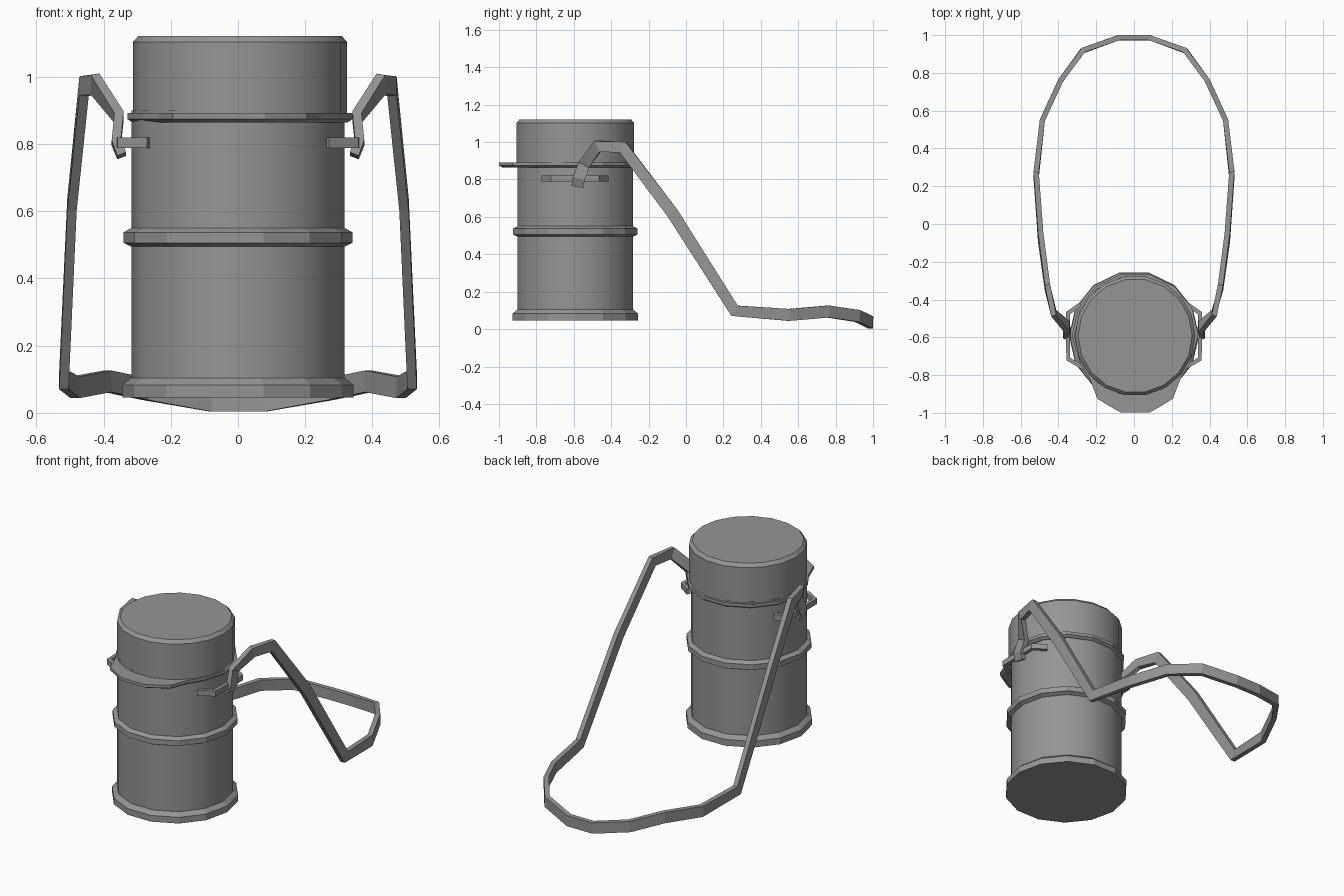
import bpy, bmesh, math
from mathutils import Vector

old = bpy.data.objects.get("Cube")
if old:
    bpy.data.objects.remove(old, do_unlink=True)

GREY = (0.3, 0.3, 0.3, 1)
metal = bpy.data.materials.new("plain grey")
metal.use_nodes = True
metal.diffuse_color = GREY
metal.node_tree.nodes["Principled BSDF"].inputs["Base Color"].default_value = GREY

CY = -0.592      # canister axis
SIDES = 14


def finish(name, bm, smooth):
    bmesh.ops.recalc_face_normals(bm, faces=bm.faces)
    me = bpy.data.meshes.new(name)
    bm.to_mesh(me)
    bm.free()
    me.materials.append(metal)
    if smooth:
        for p in me.polygons:
            p.use_smooth = True
        me.set_sharp_from_angle(angle=math.radians(30))
    ob = bpy.data.objects.new(name, me)
    bpy.context.collection.objects.link(ob)
    return ob


def loft(name, loops, smooth=False):
    """Skin a list of point loops and close both ends."""
    bm = bmesh.new()
    rows = [[bm.verts.new(p) for p in loop] for loop in loops]
    n = len(rows[0])
    for a, b in zip(rows, rows[1:]):
        for i in range(n):
            j = (i + 1) % n
            bm.faces.new((a[i], a[j], b[j], b[i]))
    bm.faces.new(rows[0])
    bm.faces.new(rows[-1])
    return finish(name, bm, smooth)


def ring(r, z, sides, cx):
    return [(cx + r * math.cos(k * math.tau / sides),
             CY + r * math.sin(k * math.tau / sides), z) for k in range(sides)]


def lathe(name, profile, sides=SIDES, cx=0.0, smooth=True):
    return loft(name, [ring(r, z, sides, cx) for r, z in profile], smooth)


def sweep(name, path, outward, half_thick, half_width):
    """Sweep a rectangular strip along a path."""
    pts = [Vector(p) for p in path]
    loops = []
    for i, p in enumerate(pts):
        t_in = (p - pts[max(i - 1, 0)]).normalized()
        t_out = (pts[min(i + 1, len(pts) - 1)] - p).normalized()
        t = (t_in + t_out).normalized()
        n = outward(p)
        n = (n - t * n.dot(t)).normalized()
        w = t.cross(n) * half_width
        n = n * half_thick
        loops.append([p + n + w, p + n - w, p - n - w, p - n + w])
    return loft(name, loops)


# Canister body, bands and lid
lathe("body", [(0.317, 0.06), (0.317, 0.9)])
lathe("base_band", [(0.344, 0.046), (0.344, 0.083), (0.318, 0.104)], smooth=False)
lathe("middle_band", [(0.316, 0.494), (0.341, 0.506), (0.341, 0.537), (0.316, 0.551)],
      smooth=False)
lathe("lid", [(0.319, 0.88), (0.319, 1.103), (0.302, 1.122)], sides=18, cx=0.006)

# Collar under the lid, drawn out into a lip at the front
lip = [(0.29, -0.74), (0.24, -0.82), (0.2, -0.925), (0.13, -0.968), (0.075, -0.999)]
back = [(x, y) for x, y, z in ring(0.335, 0, SIDES, 0) if y > -0.7]
back.sort(key=lambda p: math.atan2(p[1] - CY, p[0]))
outline = back + [(-x, y) for x, y in lip] + [(x, y) for x, y in reversed(lip)]


def collar_loop(s, z):
    return [(0.006 + x * s, CY + (y - CY) * s, z) for x, y in outline]


loft("collar", [collar_loop(0.955, 0.864), collar_loop(1, 0.874), collar_loop(1, 0.892)])

# Side loops that hold the strap
for side, label in ((1, "left"), (-1, "right")):
    path = [(side * 0.265, -0.762, 0.804), (side * 0.348, -0.715, 0.804),
            (side * 0.35, -0.472, 0.804), (side * 0.28, -0.425, 0.804)]
    sweep(label + "_strap_loop", path, lambda p, s=side: Vector((s, 0, 0)), 0.012, 0.016)


# Carrying strap, one half mirrored to make the whole run
def strap_outward(p):
    if p.y < 0.26:
        return Vector((math.copysign(1, p.x), 0, 0))
    return Vector((p.x / 0.27, (p.y - 0.26) / 0.53, 0))


half = [(0.346, -0.58, 0.765), (0.362, -0.573, 0.805), (0.354, -0.545, 0.88),
        (0.425, -0.472, 0.978), (0.458, -0.337, 0.972), (0.494, -0.072, 0.62),
        (0.518, 0.26, 0.098), (0.485, 0.55, 0.076), (0.388, 0.76, 0.094),
        (0.272, 0.918, 0.07), (0.08, 0.987, 0.036)]
full = half + [(-x, y, z) for x, y, z in reversed(half)]
sweep("carrying_strap", full, strap_outward, 0.014, 0.032)
